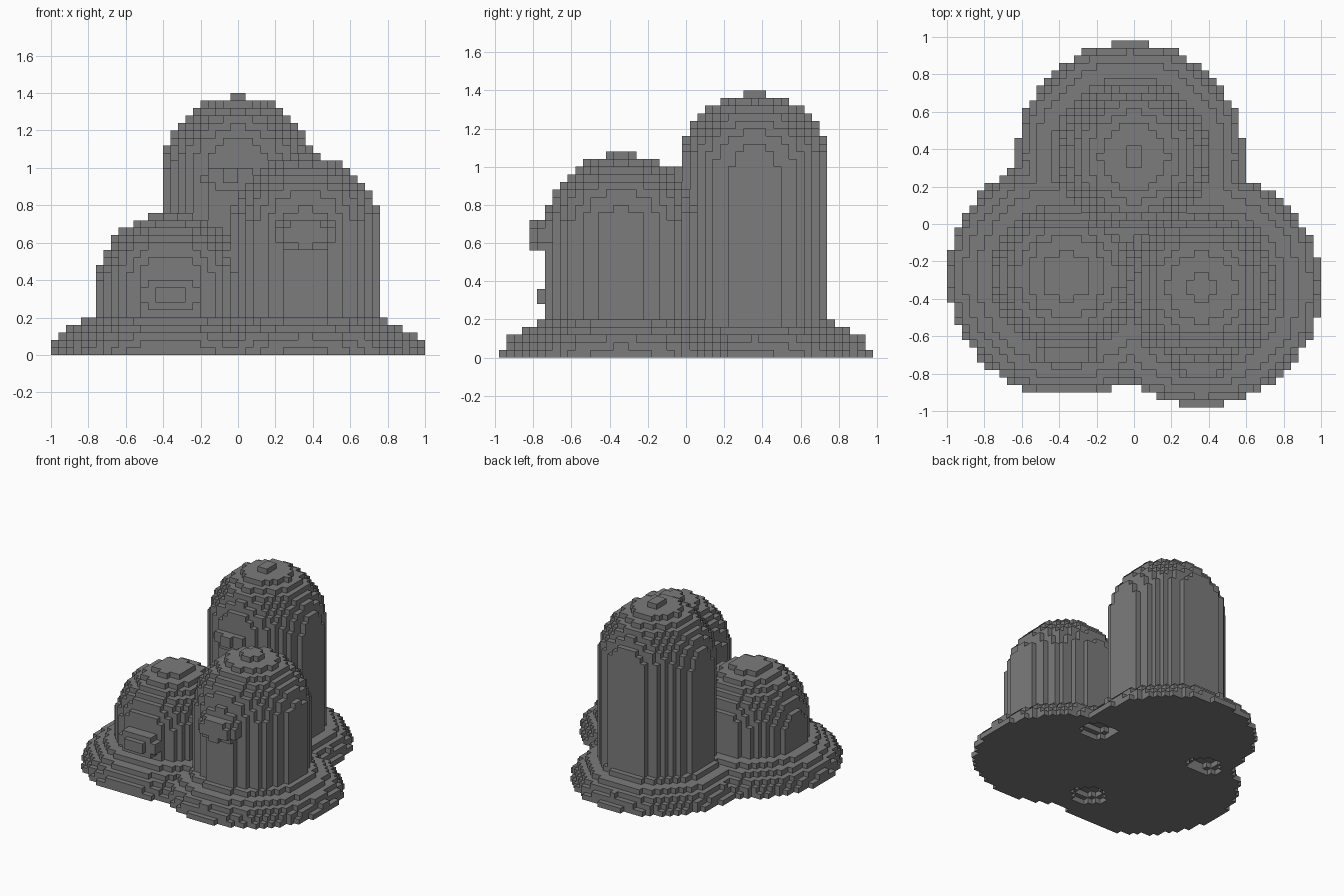
import bpy, bmesh, math

if "Cube" in bpy.data.objects:
    bpy.data.objects.remove(bpy.data.objects["Cube"], do_unlink=True)

V = 0.04  # block size

stone = bpy.data.materials.new("stone_grey")
stone.use_nodes = True
grey = (0.2, 0.2, 0.2, 1)
stone.diffuse_color = grey
stone.node_tree.nodes["Principled BSDF"].inputs["Base Color"].default_value = grey


def centre(c):
    """Middle of a block from its grid index."""
    return ((c[0] + 0.5) * V, c[1] * V, (c[2] + 0.5) * V)


def ellipsoid(mid, radii):
    def inside(p):
        return sum(((a - m) / r) ** 2 for a, m, r in zip(p, mid, radii)) < 1
    return inside


def domed_column(x, y, dome_z, r):
    def inside(p):
        up = max(p[2] - dome_z, 0)
        return (p[0] - x) ** 2 + (p[1] - y) ** 2 + up ** 2 < r * r
    return inside


# Shapes: three columns with noses, each rising from a rubble mound
parts = [
    ("back_column", domed_column(0, 0.36, 0.983, 0.4)),
    ("left_column", domed_column(0.36, -0.34, 0.667, 0.4)),
    ("right_column", domed_column(-0.36, -0.28, 0.362, 0.4)),
    ("back_nose", ellipsoid((-0.04, 0.04, 0.95), (0.15, 0.13, 0.09))),
    ("left_nose", ellipsoid((0.36, -0.70, 0.645), (0.175, 0.13, 0.105))),
    ("right_nose", ellipsoid((-0.36, -0.66, 0.32), (0.175, 0.125, 0.1))),
    ("back_mound", ellipsoid((-0.02, 0.36, 0), (0.612, 0.612, 0.25))),
    ("left_mound", ellipsoid((0.36, -0.34, 0), (0.64, 0.635, 0.25))),
    ("right_mound", ellipsoid((-0.36, -0.28, 0), (0.64, 0.642, 0.27))),
]

# Small hollows in the underside where the mounds meet
pits = [ellipsoid((x, y, 0), (0.13, 0.11, 0.1))
        for x, y in ((0.43, 0.13), (-0.46, 0.23), (-0.1, -0.62))]

# Fill the grid, each block belonging to one part
owner = {}
for i in range(-25, 25):
    for j in range(-24, 25):
        for k in range(36):
            p = centre((i, j, k))
            if any(pit(p) for pit in pits):
                continue
            for name, inside in parts:
                if inside(p):
                    owner[i, j, k] = name
                    break


def rectangles(cells):
    """Join unit squares into larger rectangles, tall ones first."""
    cells = set(cells)
    for u, v in sorted(cells):
        if (u, v) not in cells:
            continue
        h = 1
        while (u, v + h) in cells:
            h += 1
        w = 1
        while all((u + w, v + n) in cells for n in range(h)):
            w += 1
        cells -= {(u + a, v + b) for a in range(w) for b in range(h)}
        yield u, v, w, h


def build(name):
    # Collect exposed squares by axis, side and layer
    layers = {}
    for c, part in owner.items():
        if part != name:
            continue
        for axis in range(3):
            for side in (-1, 1):
                n = list(c)
                n[axis] += side
                if tuple(n) not in owner:
                    uv = tuple(c[a] for a in range(3) if a != axis)
                    layers.setdefault((axis, side, c[axis]), []).append(uv)

    bm = bmesh.new()
    verts = {}

    def corner(axis, level, u, v):
        g = [u, v]
        g.insert(axis, level)
        g = tuple(g)
        if g not in verts:
            verts[g] = bm.verts.new((g[0] * V, (g[1] - 0.5) * V, g[2] * V))
        return verts[g]

    for (axis, side, layer), cells in layers.items():
        level = layer + (side > 0)
        for u, v, w, h in rectangles(cells):
            loop = [corner(axis, level, a, b) for a, b in
                    ((u, v), (u + w, v), (u + w, v + h), (u, v + h))]
            # Keep the normals pointing outwards
            if (side > 0) == (axis == 1):
                loop.reverse()
            bm.faces.new(loop)

    mesh = bpy.data.meshes.new(name)
    bm.to_mesh(mesh)
    bm.free()
    mesh.materials.append(stone)
    bpy.context.collection.objects.link(bpy.data.objects.new(name, mesh))


for name, _ in parts:
    build(name)
